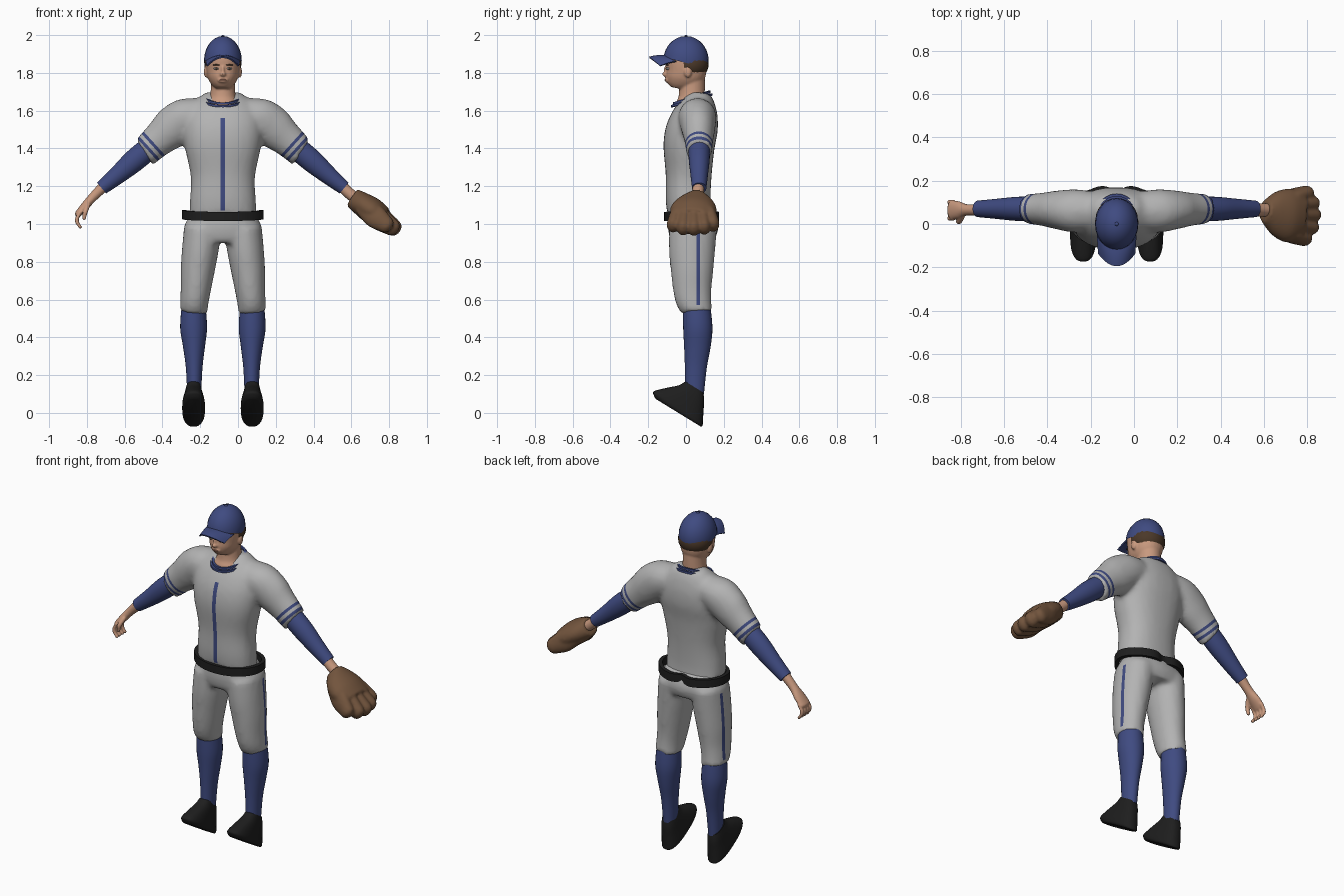
import bpy, bmesh, math
from mathutils import Vector, Matrix

cube = bpy.data.objects.get("Cube")
if cube:
    bpy.data.objects.remove(cube)

CX = -0.08  # centre line of the body


def material(name, *rgb):
    m = bpy.data.materials.new(name)
    m.use_nodes = True
    m.diffuse_color = (*rgb, 1)
    m.node_tree.nodes["Principled BSDF"].inputs["Base Color"].default_value = (*rgb, 1)
    return m


GREY = material("uniform grey", .45, .45, .45)
BLUE = material("team blue", .05, .07, .22)
BLACK = material("black leather", .013, .013, .013)
BROWN = material("glove brown", .17, .09, .047)
SKIN = material("skin", .58, .32, .21)
HAIR = material("dark hair", .07, .04, .022)
LIPS = material("lips", .38, .17, .12)
WHITE = material("eye white", .6, .58, .55)


def catmull(pts, steps=4):
    """Smooth a list of section vectors."""
    out = []
    for i in range(len(pts) - 1):
        a, b, c, d = pts[max(i - 1, 0)], pts[i], pts[i + 1], pts[min(i + 2, len(pts) - 1)]
        for k in range(steps):
            t = k / steps
            out.append((b * 2 + (c - a) * t + (a * 2 - b * 5 + c * 4 - d) * t ** 2
                        + (b * 3 - c * 3 + d - a) * t ** 3) * .5)
    return out + [pts[-1]]


def loft(bm, sections, power=2, rounded=False, n=28):
    """Loft ellipses (x, y, z, radius along y, radius across) along their path."""
    secs = catmull([Vector(s) for s in sections])
    axis = (Vector(secs[-1][:3]) - Vector(secs[0][:3])).normalized()
    u = (Vector((0, 1, 0)) - axis * axis.y).normalized()
    v = axis.cross(u)
    rings = [(Vector(s[:3]), s[3], s[4]) for s in secs]
    if rounded:
        for end, sign in ((0, -1), (-1, 1)):
            c, a, b = rings[end]
            for deg in (25, 50, 75):
                t = math.radians(deg)
                ring = (c + axis * sign * min(a, b) * math.sin(t), a * math.cos(t), b * math.cos(t))
                rings.insert(0 if sign < 0 else len(rings), ring)
    loops = []
    for c, a, b in rings:
        loop = []
        for k in range(n):
            t = math.tau * k / n
            co, si = math.cos(t), math.sin(t)
            p = u * math.copysign(abs(co) ** (2 / power), co) * a
            q = v * math.copysign(abs(si) ** (2 / power), si) * b
            loop.append(bm.verts.new(c + p + q))
        loops.append(loop)
    for lo, hi in zip(loops, loops[1:]):
        for k in range(n):
            bm.faces.new((lo[k], lo[(k + 1) % n], hi[(k + 1) % n], hi[k]))
    bm.faces.new(loops[0])
    bm.faces.new(loops[-1])


def level(z, half, front, back, dx=0):
    """Horizontal section given by half width, front y and back y."""
    return (CX + dx, (front + back) / 2, z, (back - front) / 2, half)


def ball(bm, centre, scale):
    bmesh.ops.create_uvsphere(bm, u_segments=24, v_segments=14, radius=1,
                              matrix=Matrix.Translation(centre) @ Matrix.Diagonal((*scale, 1)))


def cut(bm, co, normal, clear=False):
    bmesh.ops.bisect_plane(bm, geom=bm.verts[:] + bm.edges[:] + bm.faces[:],
                           plane_co=co, plane_no=normal, clear_inner=clear)


def finish(name, bm, mats, voxel=0, smooth=5, cuts=(), rule=None, solid=0):
    """Turn a bmesh into an object; optionally fuse its parts and paint by rule."""
    bmesh.ops.recalc_face_normals(bm, faces=bm.faces)
    me = bpy.data.meshes.new(name)
    bm.to_mesh(me)
    bm.free()
    ob = bpy.data.objects.new(name, me)
    bpy.context.scene.collection.objects.link(ob)
    if voxel:
        r = ob.modifiers.new("fuse", 'REMESH')
        r.mode, r.voxel_size = 'VOXEL', voxel
        s = ob.modifiers.new("soften", 'SMOOTH')
        s.factor, s.iterations = .5, smooth
    if solid:
        ob.modifiers.new("thickness", 'SOLIDIFY').thickness = solid
    if ob.modifiers:
        dg = bpy.context.evaluated_depsgraph_get()
        me = bpy.data.meshes.new_from_object(ob.evaluated_get(dg))
        ob.modifiers.clear()
        ob.data = me
    me.materials.clear()
    for m in mats:
        me.materials.append(m)
    if rule:
        b = bmesh.new()
        b.from_mesh(me)
        for co, normal in cuts:
            cut(b, co, normal)
        b.normal_update()
        for f in b.faces:
            f.material_index = int(rule(f.calc_center_median(), f.normal))
        b.to_mesh(me)
        b.free()
    me.shade_smooth()
    me.set_sharp_from_angle(angle=math.radians(50))
    return ob


def band(name, path, thick, height, mat, n=64):
    """Closed flat strap following path(t) -> (x, y, z)."""
    bm = bmesh.new()
    loops = []
    for k in range(n):
        t = math.tau * k / n
        p, out = Vector(path(t)), Vector((math.cos(t), math.sin(t), 0))
        loops.append([bm.verts.new(p + out * thick * i + Vector((0, 0, height * j)))
                      for i, j in ((-1, -1), (1, -1), (1, 1), (-1, 1))])
    for k in range(n):
        a, b = loops[k], loops[(k + 1) % n]
        for i in range(4):
            bm.faces.new((a[i], a[(i + 1) % 4], b[(i + 1) % 4], b[i]))
    finish(name, bm, [mat])


X, Y, Z = Vector((1, 0, 0)), Vector((0, 1, 0)), Vector((0, 0, 1))

# Jersey: torso and sleeves fused, with front placket and sleeve stripes
bm = bmesh.new()
loft(bm, [level(1.04, .178, -.1, .135), level(1.12, .175, -.108, .13), level(1.25, .17, -.108, .135),
          level(1.4, .2, -.12, .15), level(1.5, .21, -.108, .168), level(1.58, .2, -.075, .168),
          level(1.64, .16, -.035, .155), level(1.675, .12, .0, .14), level(1.695, .095, .03, .125)], 2.3)
arm_cuts, ARM = [], Vector((.74, 0, -.67)).normalized()
SLEEVE_END = ARM.dot(Vector((.415, 0, 1.38)))
STRIPES = [(.02, .036), (.054, .07)]
for s in (1, -1):
    loft(bm, [(CX + s * x, y, z, ry, rv) for x, y, z, ry, rv in
              ((.07, .06, 1.6, .08, .08), (.18, .06, 1.57, .1, .105), (.27, .065, 1.51, .09, .11),
               (.34, .068, 1.45, .077, .092), (.415, .07, 1.38, .068, .082))])
    axis = Vector((s * ARM.x, 0, ARM.z))
    arm_cuts += [(Vector((CX, 0, 0)) + axis * (SLEEVE_END - d), axis) for pair in STRIPES for d in pair]


def jersey_rule(c, nrm):
    x = abs(c.x - CX)
    d = SLEEVE_END - ARM.dot(Vector((x, 0, c.z)))
    sleeve = x > .3 and any(a < d < b for a, b in STRIPES)
    return sleeve or (x < .012 and 1.07 < c.z < 1.56 and nrm.y < -.2)


finish("jersey", bm, [GREY, BLUE], .015, 5,
       arm_cuts + [(X * (CX + o), X) for o in (-.012, .012)] + [(Z * 1.56, Z)], jersey_rule)

# Trousers: hips and legs fused, with a stripe down each outer side
bm = bmesh.new()
loft(bm, [level(1.06, .165, -.09, .135), level(1.0, .2, -.095, .165),
          level(.95, .208, -.09, .17), level(.91, .19, -.075, .155)], 2.3)
for s in (1, -1):
    loft(bm, [level(z, r, f, b, s * dx) for z, dx, r, f, b in
              ((.98, .106, .1, -.09, .165), (.86, .12, .097, -.09, .155), (.75, .134, .09, -.08, .145),
               (.65, .144, .08, -.068, .135), (.58, .152, .075, -.052, .135), (.53, .155, .073, -.025, .14))])
finish("trousers", bm, [GREY, BLUE], .014, 5,
       [(Y * y, Y) for y in (.055, .075)] + [(Z * z, Z) for z in (.57, .97)],
       lambda c, nrm: .055 < c.y < .075 and .57 < c.z < .97 and nrm.x * (c.x - CX) > .03)

# Belt with a notch at the back, and double collar piping
band("belt", lambda t: (CX + .205 * math.cos(t),
                        .035 + .14 * math.sin(t) - (.03 * math.exp(-(math.cos(t) / .2) ** 2) if math.sin(t) > 0 else 0),
                        1.05 - .01 * abs(math.sin(t))), .011, .024, BLACK)
for name, size, drop in (("collar_outer", 1, 0), ("collar_inner", .9, -.014)):
    band(name, lambda t: (CX + .096 * size * math.cos(t), .03 + .104 * size * math.sin(t),
                          1.655 + .031 * math.sin(t) - drop), .006, .006, BLUE)

# Socks, shoes and undershirt sleeves
for s, side in ((1, "left"), (-1, "right")):
    bm = bmesh.new()
    loft(bm, [level(z, r, f, b, s * dx) for z, dx, r, f, b in
              ((.56, .155, .064, -.015, .13), (.45, .155, .071, -.015, .14), (.35, .153, .058, -.01, .13),
               (.24, .152, .044, -.006, .11), (.1, .152, .037, -.005, .095))])
    finish(side + "_sock", bm, [BLUE])
    bm = bmesh.new()
    loft(bm, [level(z, r, f, b, s * .155) for z, r, f, b in
              ((0, .05, -.18, .1), (.012, .059, -.192, .11), (.035, .06, -.192, .112),
               (.07, .053, -.125, .11), (.105, .045, -.05, .108), (.137, .038, -.012, .1))], 2.6)
    finish(side + "_shoe", bm, [BLACK])
    bm = bmesh.new()
    loft(bm, [(CX + s * x, .07, z, ry, rv) for x, z, ry, rv in
              ((.38, 1.41, .058, .06), (.47, 1.335, .055, .06), (.56, 1.257, .046, .048), (.642, 1.19, .038, .037))])
    finish(side + "_undersleeve", bm, [BLUE])

# Right hand: wrist, palm, curled fingers and thumb
bm = bmesh.new()
loft(bm, [(CX - x, .065, z, ry, rv) for x, z, ry, rv in
          ((.62, 1.21, .03, .03), (.69, 1.14, .026, .024), (.73, 1.095, .04, .022), (.765, 1.055, .044, .018))],
     rounded=True)
for i in range(4):
    y = .026 + .025 * i
    loft(bm, [(CX - x, y, z, .011, .011) for x, z in ((.755, 1.06), (.772, 1.03), (.77, 1.005), (.755, .985))],
         rounded=True, n=12)
loft(bm, [(CX - .715, .035, 1.1, .014, .014), (CX - .728, .012, 1.065, .013, .013),
          (CX - .735, .012, 1.03, .01, .01)], rounded=True, n=12)
finish("right_hand", bm, [SKIN], .005, 3)

# Left wrist and fielding glove
bm = bmesh.new()
loft(bm, [(CX + x, .065, z, .03, .03) for x, z in ((.62, 1.21), (.66, 1.17), (.71, 1.13))])
finish("left_wrist", bm, [SKIN])
bm = bmesh.new()
loft(bm, [(.605, .06, 1.14, .05, .052), (.65, .05, 1.11, .1, .062), (.71, .04, 1.07, .125, .07),
          (.77, .04, 1.03, .115, .058)])
for x, y, z in ((.785, -.068, .995), (.818, -.015, .98), (.828, .042, .978), (.822, .097, .985), (.795, .143, 1.0)):
    loft(bm, [(.67, .045 + .6 * (y - .045), 1.09, .035, .055), ((x + .67) / 2, .04 + .85 * (y - .04), z / 2 + .54, .036, .062),
              (x, y, z, .035, .046)], rounded=True, n=16)
finish("left_glove", bm, [BROWN], .009, 3)

# Head with neck, nose, chin and ears
bm = bmesh.new()
loft(bm, [level(1.58, .1, -.055, .11), level(1.635, .09, -.055, .11), level(1.67, .07, -.04, .1),
          level(1.72, .064, -.035, .1), level(1.79, .064, -.03, .1)])
loft(bm, [level(1.718, .034, -.082, .0), level(1.735, .056, -.1, .05), level(1.765, .076, -.108, .085),
          level(1.8, .086, -.106, .105), level(1.85, .091, -.11, .112), level(1.9, .087, -.1, .108),
          level(1.95, .06, -.06, .07)], 2.15)
ball(bm, (CX, -.104, 1.793), (.017, .023, .014))
ball(bm, (CX, -.102, 1.812), (.01, .016, .03))
ball(bm, (CX, -.1, 1.762), (.028, .012, .014))
for s in (1, -1):
    ball(bm, (CX + s * .09, .01, 1.805), (.011, .02, .03))
finish("head", bm, [SKIN], .006, 3)

# Eyes, brows and mouth
for s, side in ((1, "left"), (-1, "right")):
    for part, y, z, size, mat in (("eye", -.094, 1.823, (.015, .012, .007), WHITE),
                                  ("iris", -.102, 1.823, (.006, .006, .006), HAIR),
                                  ("brow", -.1, 1.842, (.02, .008, .004), HAIR)):
        bm = bmesh.new()
        ball(bm, (CX + s * .034, y, z), size)
        finish(side + "_" + part, bm, [mat])
bm = bmesh.new()
ball(bm, (CX, -.106, 1.763), (.021, .008, .005))
finish("mouth", bm, [LIPS])

# Hair at the back and sides
bm = bmesh.new()
ball(bm, (CX, .02, 1.845), (.098, .1, .085))
cut(bm, (CX, -.005, 1.8), (0, 1, .15), True)
cut(bm, (CX, 0, 1.775), (0, 0, 1), True)
finish("hair", bm, [HAIR])

# Cap: crown, button and arched brim
bm = bmesh.new()
ball(bm, (CX, .0, 1.865), (.1, .12, .13))
cut(bm, (CX, 0, 1.853), (0, .25, 1), True)
ball(bm, (CX, 0, 1.994), (.009, .009, .006))
finish("cap_crown", bm, [BLUE])
bm = bmesh.new()
rows = []
for j in range(7):
    row, v = [], j / 6
    for i in range(21):
        u = i / 10 - 1
        inner = Vector((.092 * u, -.117 * math.sqrt(1 - .8 * u * u), 1.895 - .032 * u * u))
        outer = Vector((.086 * u, -.195 + .058 * u ** 2, 1.886 - .048 * u * u))
        p = inner.lerp(outer, v)
        row.append(bm.verts.new((CX + p.x, p.y, p.z + .012 * v * (1 - v))))
    rows.append(row)
for a, b in zip(rows, rows[1:]):
    for i in range(20):
        bm.faces.new((a[i], a[i + 1], b[i + 1], b[i]))
finish("cap_brim", bm, [BLUE], solid=.008)
